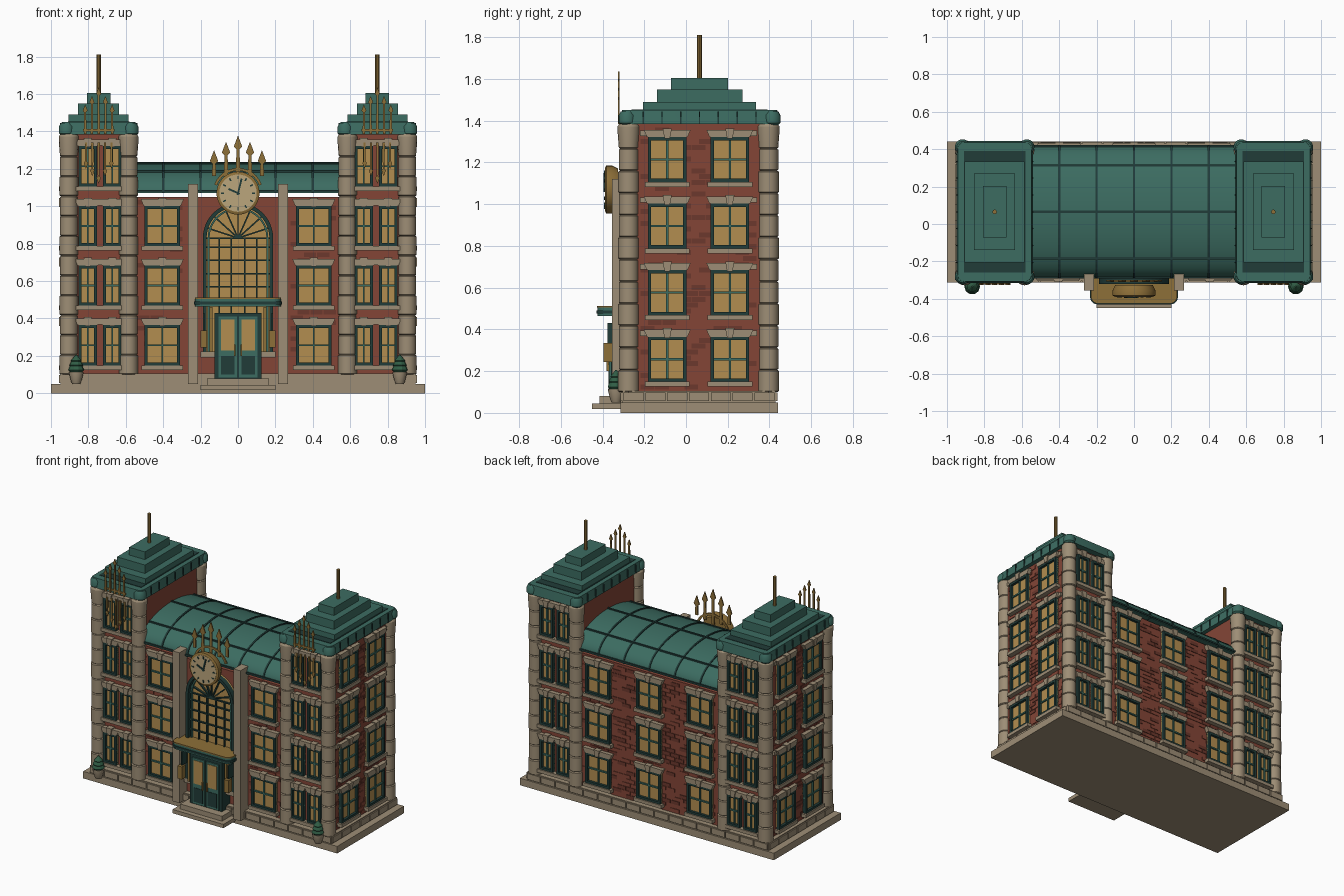
import bpy, bmesh, random
from math import pi, sin, cos, radians
from mathutils import Matrix, Vector

if "Cube" in bpy.data.objects:
    bpy.data.objects.remove(bpy.data.objects["Cube"])

random.seed(4)
COL = dict(stone=(.34, .27, .18), brick=(.23, .06, .037), brick_dark=(.15, .04, .026),
           green=(.045, .15, .12), dark=(.015, .045, .04), gold=(.27, .16, .04),
           glass=(.45, .27, .08), leaf=(.03, .11, .06), face=(.5, .38, .2))
MATS = {}
for k, c in COL.items():
    MATS[k] = bpy.data.materials.new(k)
    MATS[k].diffuse_color = (*c, 1)
parts = {}
I = Matrix.Identity(4)


def T(x, y, z=0):
    return Matrix.Translation((x, y, z))


def get(name, mat):
    if name not in parts:
        parts[name] = (bmesh.new(), mat)
    return parts[name][0]


# Local frame for every helper: u = right, d = outwards (-y), z = up
def box(name, mat, M, u0, u1, d0, d1, z0, z1):
    c = T((u0 + u1) / 2, -(d0 + d1) / 2, (z0 + z1) / 2)
    bmesh.ops.create_cube(get(name, mat), size=1,
                          matrix=M @ c @ Matrix.Diagonal((u1 - u0, d1 - d0, z1 - z0, 1)))


def prism(name, mat, M, pts, d0, d1):
    bm = get(name, mat)
    a = [bm.verts.new(M @ Vector((u, -d0, z))) for u, z in pts]
    b = [bm.verts.new(M @ Vector((u, -d1, z))) for u, z in pts]
    bm.faces.new(a)
    bm.faces.new(b[::-1])
    for i in range(len(a)):
        j = (i + 1) % len(a)
        bm.faces.new((a[i], a[j], b[j], b[i]))


def lathe(name, mat, M, prof, n=16):
    bm = get(name, mat)
    rings = [[bm.verts.new(M @ Vector((r * cos(2 * pi * i / n), r * sin(2 * pi * i / n), z)))
              for i in range(n)] for r, z in prof]
    bm.faces.new(rings[0])
    bm.faces.new(rings[-1])
    for p, q in zip(rings, rings[1:]):
        for i in range(n):
            bm.faces.new((p[i], p[(i + 1) % n], q[(i + 1) % n], q[i]))


def rz(deg):
    return Matrix.Rotation(radians(deg), 4, 'Z')


def arc(cx, cz, rx, rzz, a0, a1, n):
    return [(cx + rx * cos(radians(a0 + (a1 - a0) * i / n)),
             cz + rzz * sin(radians(a0 + (a1 - a0) * i / n))) for i in range(n + 1)]


FRONT, BACK = T(0, -.27), T(0, .4) @ rz(180)
RIGHT, LEFT = T(.92, .06) @ rz(90), T(-.92, .06) @ rz(-90)
FLOORS = [.257 + .319 * i for i in range(4)]


def window(M, u, z, w, h=.215):
    a, b, lo, hi = u - w / 2, u + w / 2, z - h / 2, z + h / 2
    box('window_glass', 'glass', M, a, b, 0, .01, lo, hi)
    f = .016
    for p in ((a, a + f, lo, hi), (b - f, b, lo, hi), (a, b, lo, lo + f), (a, b, hi - f, hi)):
        box('window_frames', 'dark', M, p[0], p[1], 0, .028, p[2], p[3])
    box('window_bars', 'green', M, u - .005, u + .005, 0, .02, lo, hi)
    box('window_bars', 'green', M, a, b, 0, .02, z - .005, z + .005)
    # sill, flared lintel and keystone
    box('window_sills', 'stone', M, a - .015, b + .015, 0, .036, lo - .024, lo)
    prism('window_lintels', 'stone', M, [(a - .005, hi), (b + .005, hi), (b + .02, hi + .035),
                                         (a - .02, hi + .035)], 0, .03)
    prism('window_lintels', 'stone', M, [(u - .013, hi - .006), (u + .013, hi - .006),
                                         (u + .022, hi + .042), (u - .022, hi + .042)], 0, .038)


def bricks(M, u0, u1, z0, z1):
    L, H = .07, .028
    for r in range(int((z1 - z0) / H)):
        u = u0 + (r % 2) * L / 2
        while u + L <= u1 + .001:
            if random.random() < .6:
                k = random.choice((('brick_courses', 'brick'), ('dark_bricks', 'brick_dark')))
                box(*k, M, u + .002, u + L - .002, -.002, .004, z0 + r * H + .002, z0 + r * H + H - .002)
            u += L


def spike(name, M, u, z0, z1, w):
    h = w * 1.1
    s = 1 if z1 > z0 else -1
    prism(name, 'gold', M, [(u - w / 2, z0), (u + w / 2, z0), (u + w * .4, z1 - s * 3 * h), (u + w, z1 - s * 2.4 * h),
                            (u, z1), (u - w, z1 - s * 2.4 * h), (u - w * .4, z1 - s * 3 * h)], 0, .008)


# Plinth
box('plinth', 'stone', I, -1, 1, -.44, .313, 0, .05)
box('plinth_upper', 'stone', I, -.95, .95, -.43, .305, .05, .105)
for M, half in ((T(0, -.305), .95), (T(0, .43) @ rz(180), .95),
                (T(.95, .0625) @ rz(90), .365), (T(-.95, .0625) @ rz(-90), .365)):
    n = round(half * 2 / .11)
    for i in range(n):
        u = -half + i * 2 * half / n
        box('plinth_blocks', 'stone', M, u + .004, u + 2 * half / n - .004, -.01, .008, .056, .098)

# Central block
box('central_walls', 'brick', I, -.58, .58, -.4, .27, .1, 1.05)
bricks(FRONT, -.54, -.28, .11, 1.04)
bricks(FRONT, .28, .54, .11, 1.04)
bricks(BACK, -.54, .54, .11, 1.04)
for z in FLOORS[:3]:
    for u in (-.405, .405):
        window(FRONT, u, z, .19)
    for u in (-.4, 0, .4):
        window(BACK, u, z, .19)

# Barrel roof with ribs
SIDE = rz(90)
prism('barrel_roof', 'green', SIDE, arc(.065, 1.07, .35, .16, 0, 180, 24), -.57, .57)
for x in (-.4, -.2, 0, .2, .4):
    prism('roof_ribs', 'dark', SIDE, arc(.065, 1.07, .355, .166, 0, 180, 24), x - .006, x + .006)
for a in (4, 45, 90, 135, 176):
    y, z = .065 + .351 * cos(radians(a)), 1.07 + .161 * sin(radians(a))
    box('roof_ribs', 'dark', I, -.57, .57, -y - .006, -y + .006, z - .006, z + .006)

# Towers
col = []
for i in range(12):
    z, h = .1 + i * .106, .106
    r = .05 if i % 3 == 0 else .047
    col += [(r - .006, z), (r, z + .005), (r, z + h - .005), (r - .006, z + h)]
col += [(.053, 1.35), (.053, 1.372), (.045, 1.385)]
col = [p for p in col if p[1] < 1.345] + col[-3:]
for s in (-1, 1):
    cx = .745 * s
    box('tower_walls', 'brick', I, cx - .175, cx + .175, -.4, .27, .1, 1.39)
    for x in (.905, .585):
        for y in (-.275, .395):
            lathe('corner_columns', 'stone', T(x * s, y), col)
    M = RIGHT if s > 0 else LEFT
    bricks(M, -.28, .28, .11, 1.37)
    for z in FLOORS:
        for u in (.803, .672):
            window(FRONT, u * s, z, .1)
            window(BACK, u * s, z, .1)
        for u in (-.15, .15):
            window(M, u, z, .185)
        for F in (FRONT, BACK):
            box('tower_bands', 'stone', F, cx - .14, cx + .14, 0, .022, z + .11, z + .14)
        box('tower_bands', 'stone', M, -.28, -.06, 0, .015, z + .112, z + .138)
        box('tower_bands', 'stone', M, .06, .28, 0, .015, z + .112, z + .138)
    # sloped eave, corner drums and ribs
    C = T(cx, .065)
    bm = get('tower_eaves', 'green')
    r = bmesh.ops.create_cube(bm, size=1, matrix=C @ T(0, 0, 1.417) @ Matrix.Diagonal((.41, .76, .066, 1)))
    for v in r['verts']:
        if v.co.z > 1.42:
            v.co.x += .008 * (1 if v.co.x < cx else -1)
            v.co.y += .008 * (1 if v.co.y < .065 else -1)
    ed = {e for v in r['verts'] for e in v.link_edges if abs(e.verts[0].co.z - e.verts[1].co.z) > .05}
    bmesh.ops.bevel(bm, geom=list(ed), offset=.035, segments=4, profile=.5, affect='EDGES')
    for a in (-1, 1):
        for b in (-1, 1):
            lathe('eave_corners', 'green', C @ T(a * .172, b * .347), [(.03, 1.38), (.041, 1.39), (.041, 1.425), (.03, 1.445)])
        for k in range(-3, 4):
            box('eave_ribs', 'dark', C, a * .204 - .004, a * .204 + .004, k * .09 - .003, k * .09 + .003, 1.386, 1.445)
    # stepped cap and mast
    for nm, mt, hx, hy, z0, z1 in (('cap_gutter', 'dark', .165, .325, 1.44, 1.453), ('cap_steps', 'green', .16, .27, 1.45, 1.49),
                                   ('cap_steps', 'green', .11, .205, 1.49, 1.55), ('cap_steps', 'green', .062, .137, 1.55, 1.605)):
        box(nm, mt, C, -hx, hx, -hy, hy, z0, z1)
    lathe('masts', 'gold', C, [(.012, 1.6), (.012, 1.81)], 10)
    # crest of spikes above the eave and hanging ornament below
    for k in range(-2, 3):
        spike('tower_crests', T(cx, -.318), k * .036, 1.385, 1.635 - abs(k) * .045, .013)
        spike('tower_pendants', T(cx, -.306), k * .034, 1.34, 1.12 + abs(k) * .04, .012)
    box('tower_crests', 'gold', T(cx, -.316), -.085, .085, 0, .008, 1.4, 1.412)
    # pilasters, lanterns and potted shrubs
    box('pilasters', 'stone', I, s * .24 - .027, s * .24 + .027, .26, .355, .05, 1.12)
    L = T(s * .183, 0)
    box('lanterns', 'gold', L, -.017, .017, .355, .395, .245, .335)
    box('lantern_arms', 'dark', L, -.005, .005, .27, .375, .335, .43)
    P = T(s * .865, -.335)
    lathe('pots', 'stone', P, [(.022, .05), (.028, .065), (.038, .105), (.038, .115)], 12)
    lathe('shrubs', 'leaf', P, [(.03, .11), (.042, .125), (.034, .145), (.037, .15), (.026, .17),
                                (.029, .175), (.016, .19), (.004, .205)], 10)

# Arched window: glass, frame, bars and fan
R, zc = .185, .83
prism('arch_glass', 'glass', FRONT, arc(0, zc, R, R, 0, 180, 24) + [(-R, .22), (R, .22)], 0, .02)
for nm, mt, ro, ri, d in (('arch_frame', 'dark', .188, .168, .05), ('arch_inner_frame', 'green', .162, .152, .035)):
    prism(nm, mt, FRONT, [(ro, .22)] + arc(0, zc, ro, ro, 0, 180, 24) + [(-ro, .22), (-ri, .22)]
          + arc(0, zc, ri, ri, 180, 0, 24) + [(ri, .22)], .015, d)
for u in (-.1, -.035, .035, .1):
    box('arch_bars', 'dark', FRONT, u - .004, u + .004, .01, .032, .22, zc)
for z in (.57, .64, .71, .78, .83):
    box('arch_bars', 'dark', FRONT, -.17, .17, .01, .032, z - .004, z + .004)
for a in range(-72, 73, 24):
    box('arch_fan', 'dark', FRONT @ T(0, 0, zc) @ Matrix.Rotation(radians(a), 4, 'Y'), -.004, .004, .01, .034, 0, .175)
box('arch_ledge', 'stone', FRONT, -.2, .2, 0, .05, .19, .222)

# Clock with ticks, hands and crown of spikes
CK = T(0, -.355, 1.07)
RX = Matrix.Rotation(pi / 2, 4, 'X')
lathe('clock_rim', 'gold', CK @ RX, [(.1, -.03), (.115, 0), (.115, .027), (.105, .032)], 32)
lathe('clock_face', 'face', CK @ RX, [(.1, .02), (.1, .034)], 32)
for i in range(12):
    box('clock_ticks', 'dark', CK @ Matrix.Rotation(i * pi / 6, 4, 'Y'), -.004, .004, .03, .037, .075, .092)
for a, l in ((14, .08), (-66, .055)):
    box('clock_hands', 'dark', CK @ Matrix.Rotation(radians(a), 4, 'Y'), -.005, .005, .03, .04, -.01, l)
for u, z in ((-.128, 1.3), (-.064, 1.345), (0, 1.378), (.064, 1.345), (.128, 1.3)):
    spike('clock_crown', T(0, -.3), u, 1.13 + abs(u) * .25, z, .022)
prism('clock_crown', 'gold', T(0, -.3), arc(0, 1.07, .135, .135, 20, 160, 12) + arc(0, 1.07, .12, .12, 160, 20, 12), 0, .01)

# Entrance: doors, canopy and steps
box('door_frame', 'dark', I, -.125, .125, .27, .36, .08, .43)
for s in (-1, 1):
    D = T(s * .055, -.36)
    box('door_leaves', 'green', D, -.05, .05, 0, .008, .085, .41)
    box('door_glass', 'glass', D, -.036, .036, 0, .011, .23, .395)
    box('door_panels', 'dark', D, -.036, .036, 0, .011, .1, .2)
    box('door_handles', 'gold', I, s * .017 - .004, s * .017 + .004, .36, .38, .2, .26)
    box('canopy_posts', 'gold', I, s * .145 - .008, s * .145 + .008, .27, .35, .22, .46)
FLAT = Matrix.Rotation(-pi / 2, 4, 'X')


def slab(e):
    w, f, r = .235 - e, -.43 + e, .04
    return [(w, -.27), (-w, -.27)] + arc(-w + r, f + r, r, r, 180, 270, 5) + arc(w - r, f + r, r, r, 270, 360, 5)


prism('canopy', 'green', FLAT, slab(.006), .465, .505)
prism('canopy_trim', 'dark', FLAT, slab(0), .475, .49)
prism('canopy_top', 'gold', FLAT, slab(.004), .505, .513)
box('steps', 'stone', I, -.2, .2, .3, .45, .018, .045)
box('steps', 'stone', I, -.165, .165, .29, .415, .045, .08)

# Turn every part into an object
for name, (bm, mat) in parts.items():
    bmesh.ops.recalc_face_normals(bm, faces=bm.faces)
    me = bpy.data.meshes.new(name)
    bm.to_mesh(me)
    bm.free()
    me.materials.append(MATS[mat])
    ob = bpy.data.objects.new(name, me)
    bpy.context.collection.objects.link(ob)
    if name in ('corner_columns', 'barrel_roof', 'masts', 'eave_corners', 'clock_rim', 'pots', 'tower_eaves', 'canopy'):
        ob.select_set(True)
        bpy.context.view_layer.objects.active = ob
bpy.ops.object.shade_smooth_by_angle(angle=radians(30))

for m in bpy.data.materials:
    if m.users and not m.is_grease_pencil:
        m.use_nodes = True
        m.node_tree.nodes["Principled BSDF"].inputs["Base Color"].default_value = m.diffuse_color
